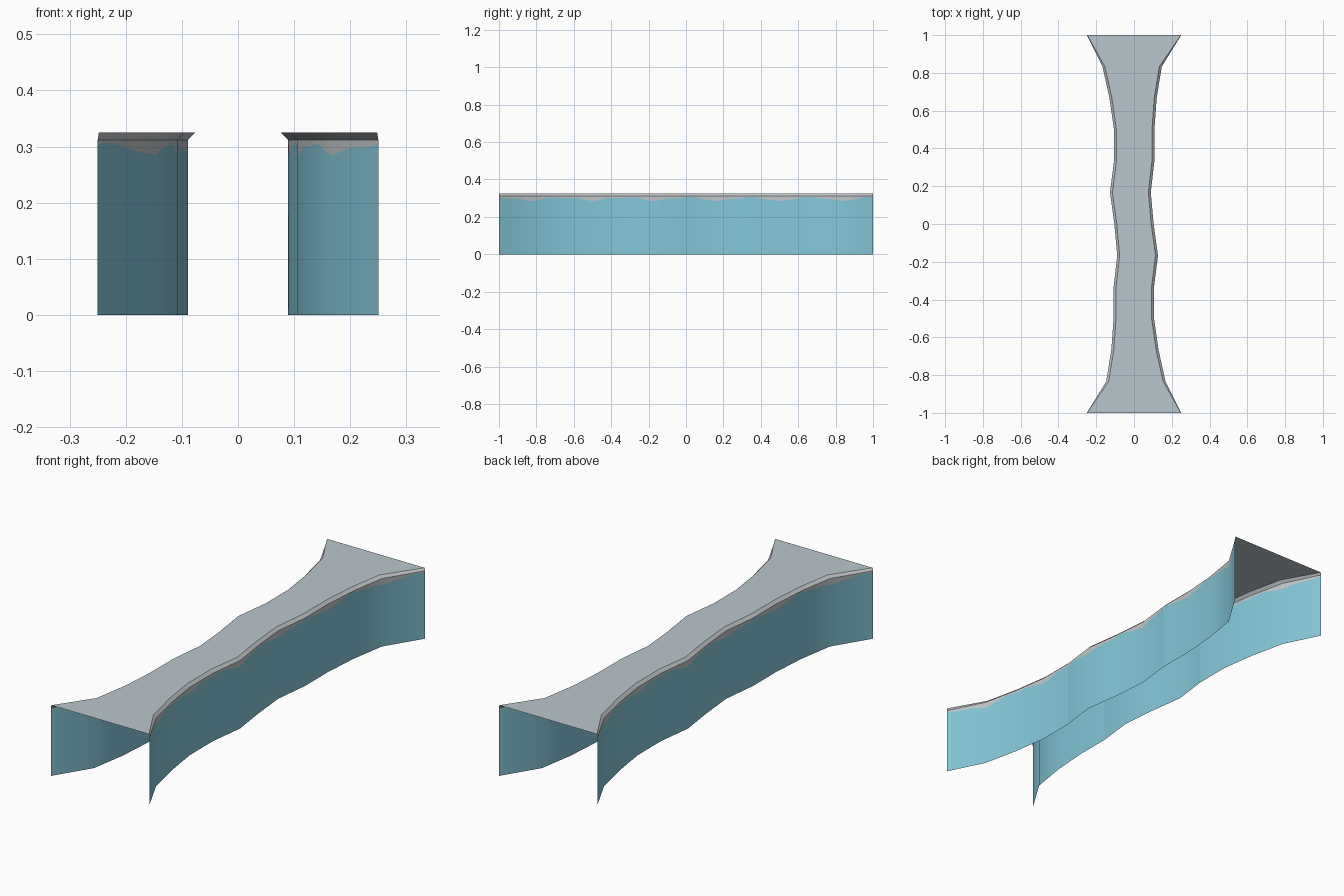
import bpy, math
from mathutils import Vector

if "Cube" in bpy.data.objects:
    bpy.data.objects.remove(bpy.data.objects["Cube"])

SUB = 10            # sub-columns per outline segment, for the wavy colour edge
Z_LIP, Z_TOP, INSET = 0.312, 0.325, 0.013
# right wall outline: x at 13 evenly spaced y from -1 to 1 (left wall is the half-turn)
OUT = [0.25, 0.167, 0.13, 0.106, 0.106, 0.127, 0.104,
       0.089, 0.108, 0.108, 0.12, 0.147, 0.25]


def material(name, rgb):
    m = bpy.data.materials.new(name)
    m.diffuse_color = (*rgb, 1)
    m.use_nodes = True
    m.node_tree.nodes["Principled BSDF"].inputs["Base Color"].default_value = m.diffuse_color
    return m


blue = material("ice blue", (0.235, 0.575, 0.70))
snow = material("snow grey", (0.545, 0.575, 0.59))
deck = material("pale blue grey", (0.485, 0.571, 0.611))


def make(name, verts, faces, mats, indices):
    me = bpy.data.meshes.new(name)
    me.from_pydata(verts, [], faces)
    for m in mats:
        me.materials.append(m)
    for p, i in zip(me.polygons, indices):
        p.material_index = i
    ob = bpy.data.objects.new(name, me)
    bpy.context.collection.objects.link(ob)
    return me


def inset(i):
    return 0.002 if i in (0, 12) else INSET


def wave(y):
    # scalloped lower edge of the snow
    s = abs(math.cos(y * math.pi * 3 / 2 * 2))
    return 0.284 + 0.02 * s + 0.004 * math.sin(y * 41) * s


def normal(a, b):
    return Vector((b[1] - a[1], a[0] - b[0], 0)).normalized()


def wall(name, tile, turn):
    # one third of a wall: blue face, snow strip, sloping lip
    idx = range(tile * 4, tile * 4 + 5)
    pts = [(OUT[i], -1 + i / 6) for i in idx]
    seg = [normal(pts[k], pts[k + 1]) for k in range(4)]
    nrm = [seg[0]] + [(seg[k] + seg[k + 1]).normalized() for k in range(3)] + [seg[3]]
    verts, norms = [], []
    for c in range(4 * SUB + 1):
        k = min(c // SUB, 3)
        t = c / SUB - k
        x = pts[k][0] * (1 - t) + pts[k + 1][0] * t
        y = pts[k][1] * (1 - t) + pts[k + 1][1] * t
        d = inset(idx[k]) * (1 - t) + inset(idx[k + 1]) * t
        n = nrm[k].lerp(nrm[k + 1], t).normalized()
        tilt = (n + Vector((0, 0, 1))).normalized()
        col = [(x, y, 0), (x, y, wave(y)), (x, y, Z_LIP), (x, y, Z_LIP), (x - d, y, Z_TOP)]
        for v, q in zip(col, (n, n, n, tilt, tilt)):
            verts.append((v[0] * turn, v[1] * turn, v[2]))
            norms.append((q.x * turn, q.y * turn, q.z))
    faces, mi = [], []
    for c in range(4 * SUB):
        for r, m in ((0, 0), (1, 1), (3, 1)):
            a, b = c * 5 + r, (c + 1) * 5 + r
            faces.append((a, b, b + 1, a + 1))
            mi.append(m)
    me = make(name, verts, faces, [blue, snow], mi)
    me.shade_smooth()
    me.normals_split_custom_set_from_vertices(norms)


# walls, three sections per side
for t in range(3):
    wall(f"right_wall_{t + 1}", t, 1)
    wall(f"left_wall_{t + 1}", t, -1)

# flat deck between the two lips
verts = []
for i in range(13):
    y = -1 + i / 6
    verts += [(-(OUT[12 - i] - inset(i)), y, Z_TOP), (OUT[i] - inset(i), y, Z_TOP)]
faces = [(2 * i, 2 * i + 1, 2 * i + 3, 2 * i + 2) for i in range(12)]
make("deck", verts, faces, [deck], [0] * 12)
